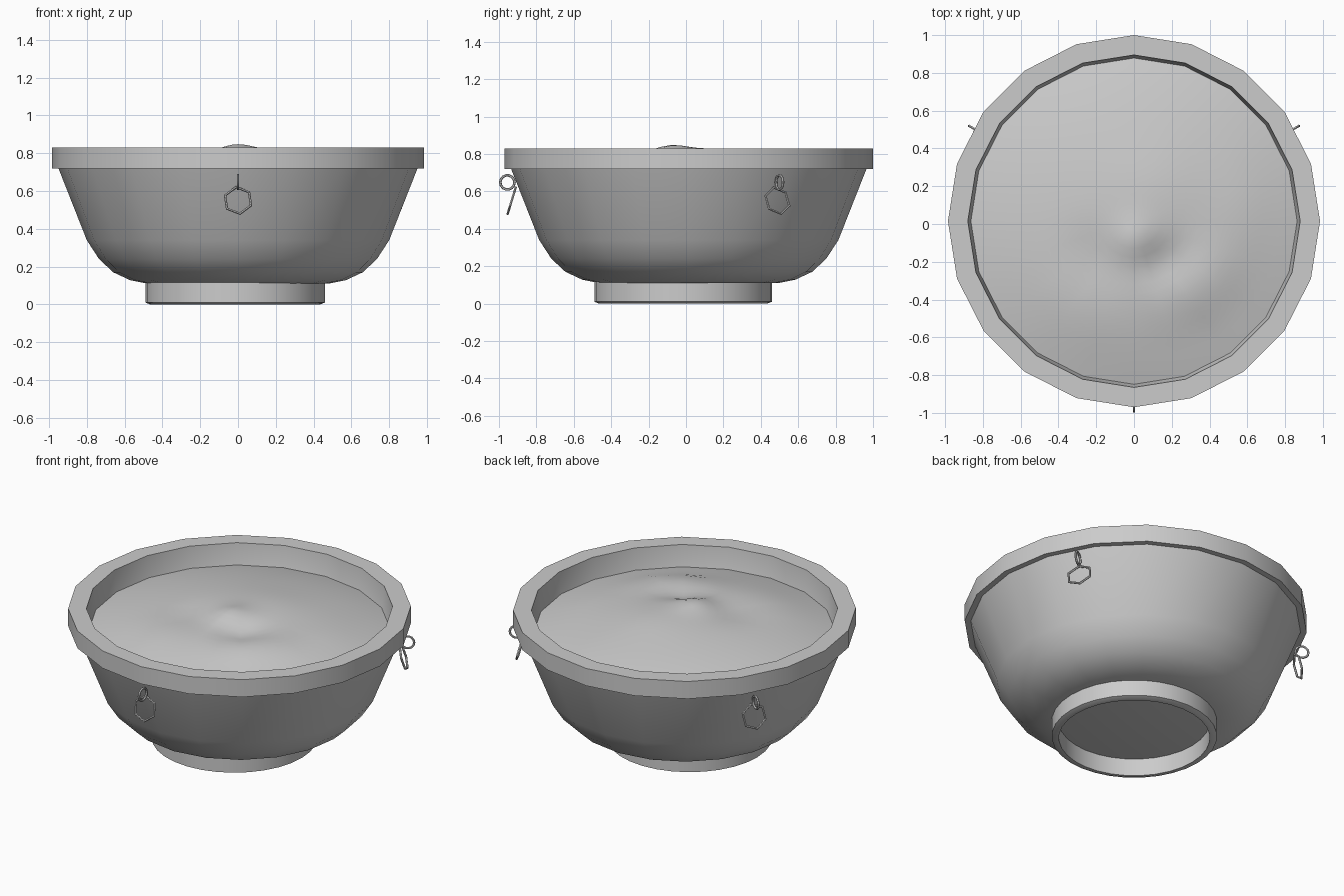
import bpy, bmesh, math
from mathutils import Matrix, Vector

cube = bpy.data.objects.get("Cube")
if cube:
    bpy.data.objects.remove(cube)

CY = 0.015  # bowl axis in y


def material(name, grey):
    m = bpy.data.materials.new(name)
    m.use_nodes = True
    col = (grey, grey, grey, 1)
    m.diffuse_color = col
    m.node_tree.nodes["Principled BSDF"].inputs["Base Color"].default_value = col
    return m


GREY = material("plain grey", 0.6)


def finish(bm, name, angle=35):
    bmesh.ops.recalc_face_normals(bm, faces=bm.faces)
    mesh = bpy.data.meshes.new(name)
    bm.to_mesh(mesh)
    bm.free()
    mesh.materials.append(GREY)
    ob = bpy.data.objects.new(name, mesh)
    bpy.context.collection.objects.link(ob)
    bpy.ops.object.select_all(action="DESELECT")
    ob.select_set(True)
    bpy.context.view_layer.objects.active = ob
    bpy.ops.object.shade_smooth_by_angle(angle=math.radians(angle))
    return ob


def revolve(profile, sides, centre, closed=False):
    """Spin (radius, height) points about a vertical axis; radius 0 makes a pole."""
    bm = bmesh.new()
    rings = []
    for r, z in profile:
        count = sides if r else 1
        rings.append([bm.verts.new((centre[0] + r * math.cos(math.tau * i / sides),
                                    centre[1] + r * math.sin(math.tau * i / sides), z))
                      for i in range(count)])
    pairs = list(zip(rings, rings[1:]))
    if closed:
        pairs.append((rings[-1], rings[0]))
    for a, b in pairs:
        for i in range(sides):
            j = (i + 1) % sides
            loop = [a[i % len(a)], a[j % len(a)], b[j % len(b)], b[i % len(b)]]
            bm.faces.new(list(dict.fromkeys(loop)))
    return bm


# Bowl: underside, curved wall, overhanging rim, inner wall
bowl = [(0, 0.105), (0.48, 0.11), (0.57, 0.128), (0.66, 0.17), (0.735, 0.24),
        (0.80, 0.34), (0.95, 0.72), (0.985, 0.72), (0.985, 0.83), (0.88, 0.83),
        (0.865, 0.70), (0.74, 0.36), (0.62, 0.22), (0.45, 0.17), (0, 0.16)]
finish(revolve(bowl, 20, (0, CY)), "bowl")

# Foot: hollow ring with a small bevel
foot = [(0.475, 0.125), (0.475, 0.01), (0.45, 0), (0.434, 0), (0.434, 0.125)]
finish(revolve(foot, 32, (-0.015, -0.015), True), "foot_ring")


# Filling: a lumpy mound (x, y, width, height)
LUMPS = [(0, -0.09, 0.12, 0.032), (0.17, -0.2, 0.12, -0.035),
         (0.38, -0.33, 0.17, 0.03), (-0.2, -0.18, 0.16, -0.02),
         (0.1, 0.2, 0.22, 0.012), (0.6, 0.1, 0.15, 0.015),
         (-0.3, -0.5, 0.2, 0.015), (0.45, -0.6, 0.15, -0.015)]


def mound(x, y):
    r = min(1, math.hypot(x, y - CY) / 0.868)
    z = 0.695 + 0.125 * (1 - r * r)
    for cx, cy, w, h in LUMPS:
        z += h * (1 - r ** 4) * math.exp(-((x - cx) ** 2 + (y - cy) ** 2) / (w * w))
    return z


STEPS = 18
bm = revolve([(0.868 * i / STEPS, 0) for i in range(STEPS + 1)], 20, (0, CY))
for v in bm.verts:
    v.co.z = mound(v.co.x, v.co.y)
finish(bm, "filling", 60)


# Hanging rings
def torus(name, radius, tube, segments, sides, matrix):
    profile = [(radius + tube * math.cos(math.tau * k / sides),
                tube * math.sin(math.tau * k / sides)) for k in range(sides)]
    bm = revolve(profile, segments, (0, 0), True)
    bm.transform(matrix)
    return finish(bm, name, 40)


for label, degrees in (("front", -90), ("left", 30), ("right", 150)):
    spin = Matrix.Translation((0, CY, 0)) @ Matrix.Rotation(math.radians(degrees), 4, "Z")
    # upright eyelet, edge-on to the wall
    eyelet = spin @ Matrix.Translation((0.97, 0, 0.648)) @ Matrix.Rotation(math.pi / 2, 4, "X")
    torus(label + "_eyelet", 0.038, 0.007, 14, 6, eyelet)
    # six-sided pull ring leaning in with the wall
    pull = (spin @ Matrix.Translation((0.947, 0, 0.55))
            @ Matrix.Rotation(math.radians(90 - 17), 4, "Y")
            @ Matrix.Rotation(math.radians(8), 4, "Z"))
    torus(label + "_pull_ring", 0.074, 0.007, 6, 6, pull)
